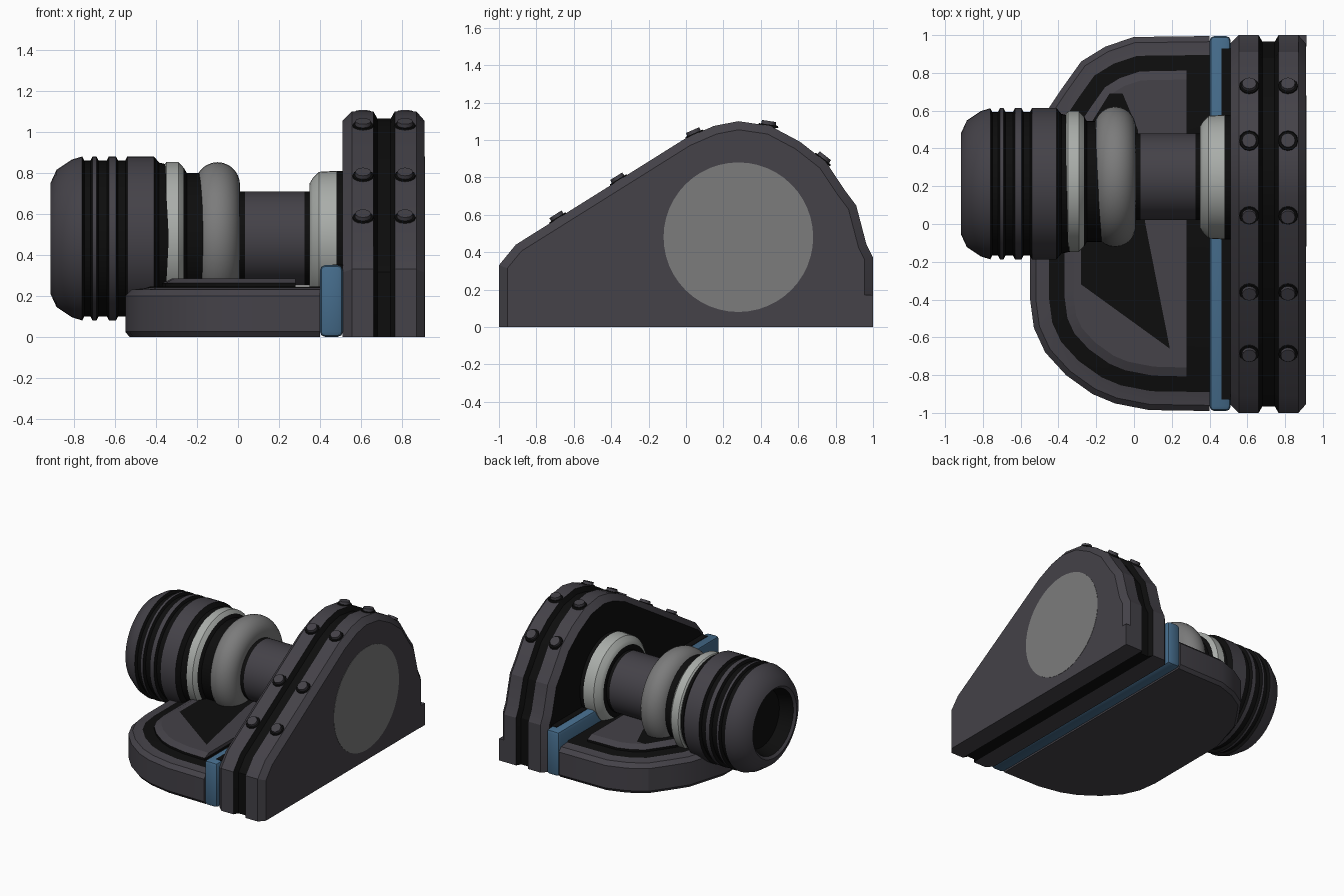
import bpy
import bmesh
import math
from mathutils import Vector

cube = bpy.data.objects.get("Cube")
if cube:
    bpy.data.objects.remove(cube, do_unlink=True)


def material(name, rgb):
    m = bpy.data.materials.new(name)
    m.use_nodes = True
    m.diffuse_color = (*rgb, 1)
    m.node_tree.nodes["Principled BSDF"].inputs["Base Color"].default_value = (*rgb, 1)
    return m


MATS = [material("charcoal", (0.058, 0.054, 0.065)),
        material("black", (0.004, 0.004, 0.004)),
        material("mid grey", (0.20, 0.20, 0.20)),
        material("pale grey", (0.40, 0.42, 0.40)),
        material("steel blue", (0.06, 0.15, 0.26))]
DARK, BLACK, GREY, PALE, BLUE = range(len(MATS))


def finish(name, bm, angle=30):
    bmesh.ops.recalc_face_normals(bm, faces=bm.faces)
    mesh = bpy.data.meshes.new(name)
    bm.to_mesh(mesh)
    bm.free()
    for m in MATS:
        mesh.materials.append(m)
    ob = bpy.data.objects.new(name, mesh)
    bpy.context.collection.objects.link(ob)
    bpy.ops.object.select_all(action="DESELECT")
    ob.select_set(True)
    bpy.context.view_layer.objects.active = ob
    bpy.ops.object.shade_smooth_by_angle(angle=math.radians(angle))
    return ob


def inset(curve, d):
    """Move an open outline inward, to the right of its direction."""
    pts = [Vector(p) for p in curve]
    dirs = [(b - a).normalized() for a, b in zip(pts, pts[1:])]
    norms = [Vector((v.y, -v.x)) for v in dirs]
    out = []
    for i, p in enumerate(pts):
        a, b = norms[max(i - 1, 0)], norms[min(i, len(norms) - 1)]
        out.append(p + (a + b) * (d / (1 + a.dot(b))))
    return out


def loft(name, curve, stations, place, first, last):
    """Join inset copies of an outline; stations are (position, inset, colour)."""
    bm = bmesh.new()
    rings = [[bm.verts.new(place(p, t)) for p in inset(curve, d)] for t, d, _ in stations]
    n = len(curve)
    for (_, _, mat), r, s in zip(stations, rings, rings[1:]):
        for i in range(n):
            j = (i + 1) % n
            bm.faces.new((r[i], r[j], s[j], s[i])).material_index = mat
    bm.faces.new(rings[0]).material_index = first
    bm.faces.new(rings[-1]).material_index = last
    return finish(name, bm, 20)


def lathe(name, y, profile, sides=48):
    """Turn (x, radius, colour) points around the long axis."""
    bm = bmesh.new()
    rings = []
    for x, r, _ in profile:
        ring = []
        for k in range(sides):
            a = 2 * math.pi * k / sides
            ring.append(bm.verts.new((x, y + r * math.cos(a), AXIS_Z + r * math.sin(a))))
        rings.append(ring)
    for (_, _, mat), r, s in zip(profile, rings, rings[1:]):
        for k in range(sides):
            j = (k + 1) % sides
            bm.faces.new((r[k], r[j], s[j], s[k])).material_index = mat
    bm.faces.new(rings[0]).material_index = profile[0][2]
    bm.faces.new(rings[-1]).material_index = profile[-1][2]
    return finish(name, bm, 35)


def box(name, lo, hi, mat, bevel=0):
    bm = bmesh.new()
    bmesh.ops.create_cube(bm, size=1)
    lo, hi = Vector(lo), Vector(hi)
    for v in bm.verts:
        v.co = (lo + hi) / 2 + v.co * (hi - lo)
    if bevel:
        bmesh.ops.bevel(bm, geom=bm.edges[:], offset=bevel, segments=2,
                        profile=0.5, affect="EDGES")
    for f in bm.faces:
        f.material_index = mat
    return finish(name, bm)


AXIS_Z = 0.48

# Curved end plate with a groove around its edge
plate = [(-1, 0), (-1, .33), (-.91, .44), (0, 1.01), (.15, 1.075), (.28, 1.1),
         (.45, 1.075), (.61, .99), (.75, .88), (.85, .73), (.91, .65),
         (.965, .44), (1, .37), (1, 0)]
loft("end_plate", plate,
     [(.51, .045, DARK), (.555, 0, DARK), (.66, 0, BLACK), (.68, .035, BLACK),
      (.745, .035, BLACK), (.765, 0, DARK), (.87, 0, DARK), (.91, .045, DARK)],
     lambda p, t: (t, p.x, p.y), BLACK, DARK)

# Round flush cover on the outer face
lathe("end_cover", .28, [(.905, .40, GREY), (.912, .40, GREY)])

# Rivets along the rim of the plate
for y in (-.685, -.36, .045, .44, .73):
    for a, b in zip(plate[1:], plate[2:]):
        if a[0] <= y <= b[0]:
            a, b = Vector(a), Vector(b)
            p = a.lerp(b, (y - a.x) / (b.x - a.x))
            d = (b - a).normalized()
            out = Vector((0, -d.y, d.x))
            break
    for x in (.61, .815):
        bm = bmesh.new()
        turn = out.to_track_quat("Z", "Y").to_matrix().to_4x4()
        for r, h, mat in ((.056, .012, BLACK), (.042, .05, DARK)):
            made = bmesh.ops.create_cone(bm, cap_ends=True, segments=12, radius1=r,
                                         radius2=r * .9, depth=h, matrix=turn)
            for f in {f for v in made["verts"] for f in v.link_faces}:
                f.material_index = mat
        bmesh.ops.translate(bm, verts=bm.verts, vec=(x, p.x, p.y))
        finish("rivet", bm)

# Small corner block at the foot of the plate
box("corner_block", (.855, .94, 0), (.912, 1, .17), DARK)

# Blue bar between base and plate, with a dark seam on top
box("blue_bar", (.40, -.99, 0), (.512, .995, .35), BLUE, .025)
box("bar_seam", (.462, -.93, .346), (.512, .93, .353), BLACK)

# Rounded base with a dark step
base = [(.40, -.99), (.08, -.985), (-.10, -.95), (-.22, -.90), (-.36, -.80),
        (-.47, -.68), (-.53, -.55), (-.55, -.40), (-.55, .30), (-.46, .60),
        (-.38, .72), (-.28, .86), (-.15, .94), (0, .99), (.40, .995)]
loft("base", base,
     [(0, .02, DARK), (.025, 0, DARK), (.20, 0, DARK), (.23, .03, DARK),
      (.238, .10, BLACK), (.245, .12, BLACK)],
     lambda p, t: (p.x, p.y, t), DARK, BLACK)
loft("base_panel", base,
     [(.23, .18, BLACK), (.262, .18, DARK), (.285, .23, DARK)],
     lambda p, t: (min(p.x, .28), p.y, t), BLACK, DARK)

# Dark patch on the panel under the barrel
bm = bmesh.new()
patch = [(-.28, -.32), (.19, -.66), (.06, 0), (.02, .5), (-.06, .69), (-.13, .69), (-.28, .45)]
bm.faces.new([bm.verts.new((x, y, .288)) for x, y in patch]).material_index = BLACK
finish("panel_patch", bm)

# Barrel: ribbed head with a hollow end
head = [(-.80, .02, BLACK), (-.80, .22, BLACK), (-.90, .25, DARK), (-.915, .27, DARK),
        (-.885, .335, DARK), (-.81, .385, DARK)]
for lo, hi in ((-.75, -.72), (-.68, -.64), (-.585, -.55)):
    head += [(lo - .01, .40, BLACK), (lo, .38, BLACK), (hi, .38, BLACK), (hi + .01, .40, DARK)]
head += [(-.41, .40, BLACK), (-.385, .37, BLACK), (-.34, .36, BLACK)]
lathe("barrel_head", .213, head)

# Pale spacer ring and dark neck
lathe("spacer_ring", .225, [(-.36, .36, PALE), (-.35, .372, PALE), (-.29, .372, PALE),
                            (-.265, .345, BLACK), (-.25, .32, BLACK), (-.17, .32, BLACK)])

# Bulging ring
bulge = [(-.10 + .11 * math.cos(a), .26 + .112 * math.sin(a), GREY)
         for a in (math.pi * (1.08 - 1.16 * k / 16) for k in range(17))]
lathe("bulge_ring", .25, bulge)

# Shaft and collar
lathe("shaft", .25, [(-.05, .23, BLACK), (.035, .23, DARK), (.325, .23, BLACK), (.40, .23, BLACK)])
lathe("collar", .248, [(.35, .20, BLACK), (.35, .27, PALE), (.365, .295, PALE),
                       (.395, .325, PALE), (.48, .33, BLACK), (.515, .33, BLACK)])
